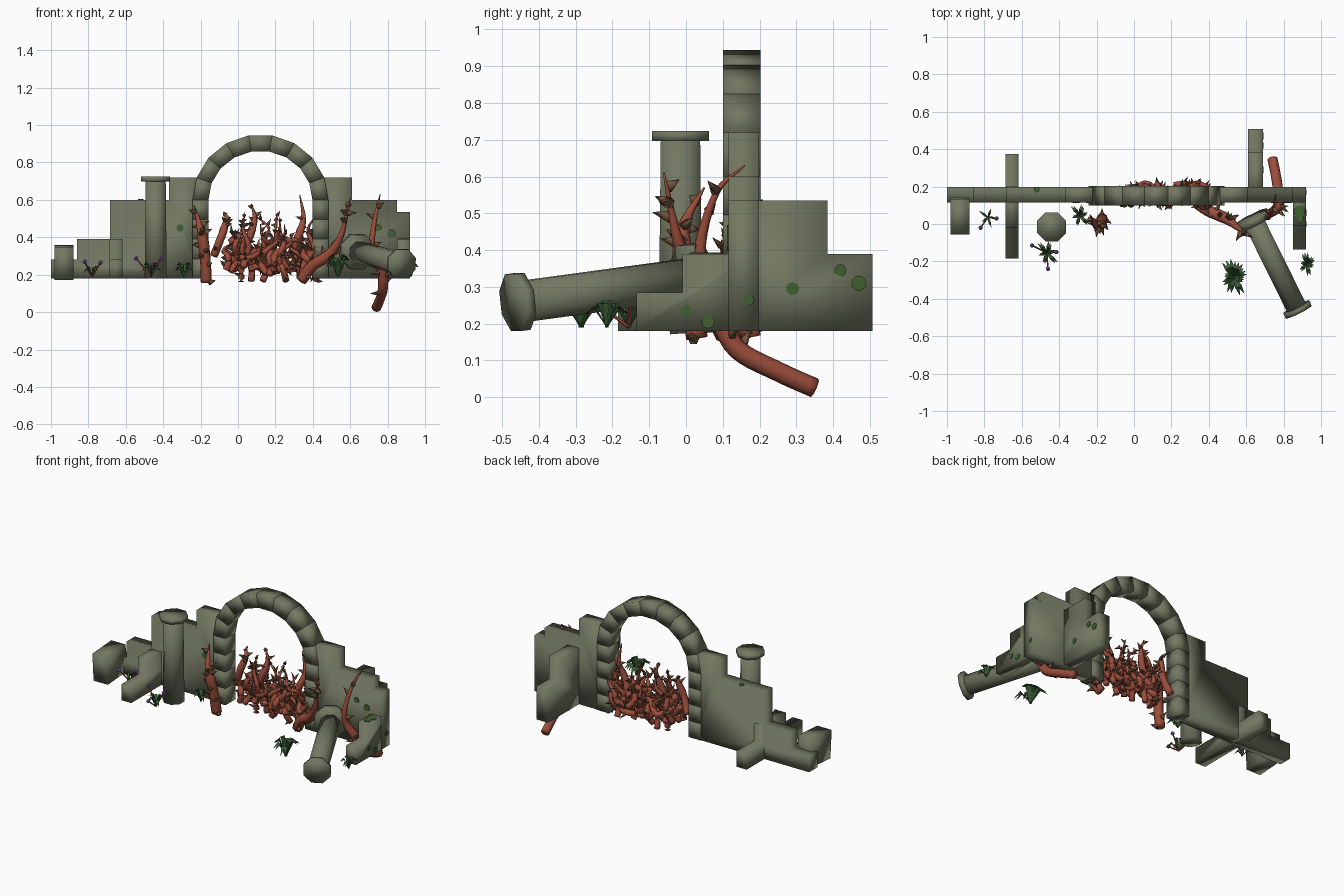
import bpy, bmesh, math, random
from mathutils import Vector, Matrix

if "Cube" in bpy.data.objects:
    bpy.data.objects.remove(bpy.data.objects["Cube"])
random.seed(7)
V = Vector
G = 0.18  # floor level of the ruin


def material(name, rgb):
    m = bpy.data.materials.new(name)
    m.diffuse_color = (*rgb, 1)
    m.use_nodes = True
    m.node_tree.nodes["Principled BSDF"].inputs["Base Color"].default_value = m.diffuse_color
    return m


STONE = material("stone", (0.17, 0.185, 0.12))
VINE = material("red_vine", (0.33, 0.075, 0.045))
THORN = material("brown_thorn", (0.17, 0.09, 0.045))
LEAF = material("leaf_green", (0.04, 0.1, 0.035))
MOSS = material("moss_green", (0.05, 0.12, 0.03))
PURPLE = material("purple_flower", (0.28, 0.12, 0.55))


def finish(name, bm, mats, smooth=True):
    bmesh.ops.recalc_face_normals(bm, faces=bm.faces)
    me = bpy.data.meshes.new(name)
    for f in bm.faces:
        f.smooth = smooth
    bm.to_mesh(me)
    bm.free()
    for m in mats:
        me.materials.append(m)
    ob = bpy.data.objects.new(name, me)
    bpy.context.collection.objects.link(ob)
    return ob


def prism(bm, pts, axis, a, b):
    """Extrude a 2D outline (u, z) along x or y from a to b."""
    place = (lambda u, z, t: (u, t, z)) if axis == "y" else (lambda u, z, t: (t, u, z))
    f = bm.faces.new([bm.verts.new(place(u, z, a)) for u, z in pts])
    ext = bmesh.ops.extrude_face_region(bm, geom=[f])
    off = V(place(0, 0, b - a))
    bmesh.ops.translate(bm, vec=off, verts=[g for g in ext["geom"] if isinstance(g, bmesh.types.BMVert)])


def steps(cols):
    """Stepped outline from (start, end, height) columns."""
    pts = [(cols[-1][1], G), (cols[0][0], G)]
    for s, e, h in cols:
        pts += [(s, h), (e, h)]
    return pts


def lathe(bm, p, q, profile, sides=8):
    """Polygonal column from p to q; profile is (fraction, radius)."""
    p, q = V(p), V(q)
    rot = (q - p).to_track_quat("Z", "Y")
    rings = []
    for t, r in profile:
        rings.append([bm.verts.new(p.lerp(q, t) + rot @ V((r * math.cos(a), r * math.sin(a), 0)))
                      for a in [math.tau * (i + .5) / sides for i in range(sides)]])
    for A, B in zip(rings, rings[1:]):
        for i in range(sides):
            j = (i + 1) % sides
            bm.faces.new((A[i], A[j], B[j], B[i]))
    bm.faces.new(rings[0])
    bm.faces.new(rings[-1])


def cone(bm, base, direction, r, length, mat, sides=5):
    rot = direction.to_track_quat("Z", "Y").to_matrix().to_4x4()
    M = Matrix.Translation(base + direction.normalized() * length / 2) @ rot
    vs = bmesh.ops.create_cone(bm, cap_ends=True, segments=sides, radius1=r, radius2=0.0005,
                               depth=length, matrix=M)["verts"]
    for f in {f for v in vs for f in v.link_faces}:
        f.material_index = mat


def spline(pts, n=5):
    pts = [V(p) for p in pts]
    P = [2 * pts[0] - pts[1]] + pts + [2 * pts[-1] - pts[-2]]
    out = []
    for i in range(1, len(P) - 2):
        a, b, c, d = P[i - 1:i + 3]
        for k in range(n):
            t = k / n
            out.append(.5 * (2 * b + (c - a) * t + (2 * a - 5 * b + 4 * c - d) * t * t
                             + (3 * b - a - 3 * c + d) * t ** 3))
    return out + [pts[-1]]


def vine(bm, pts, r, thorns, tlen=0.04, sides=7):
    """Tapered tube with thorns scattered along it."""
    path = spline(pts)
    n = len(path) - 1
    rad = [r * min(1, 0.08 + 1.7 * (1 - i / n)) for i in range(n + 1)]
    rings = []
    for i, c in enumerate(path):
        d = path[min(i + 1, n)] - path[max(i - 1, 0)]
        rot = d.to_track_quat("Z", "Y")
        rings.append([bm.verts.new(c + rot @ V((rad[i] * math.cos(a), rad[i] * math.sin(a), 0)))
                      for a in [math.tau * k / sides for k in range(sides)]])
    for A, B in zip(rings, rings[1:]):
        for i in range(sides):
            j = (i + 1) % sides
            bm.faces.new((A[i], A[j], B[j], B[i]))
    bm.faces.new(rings[0])
    bm.faces.new(rings[-1])
    for k in range(thorns):
        i = random.randint(0, n - 1)
        d = (path[i + 1] - path[i]).normalized()
        side = d.cross(V([random.uniform(-1, 1) for _ in range(3)])).normalized()
        cone(bm, path[i] + side * rad[i] * .6, side + d * .3, r * .6, tlen * random.uniform(.7, 1.1), 1)


# stepped main walls either side of the arch
bm = bmesh.new()
prism(bm, steps([(-1, -.86, .28), (-.86, -.685, .39), (-.685, -.37, .6), (-.37, -.2, .72)]), "y", .115, .198)
finish("left_wall", bm, [STONE])
bm = bmesh.new()
prism(bm, steps([(.44, .61, .72), (.61, .85, .6), (.85, .92, .535)]), "y", .115, .198)
finish("right_wall", bm, [STONE])

# cross walls
for name, x0, x1, cols in [
        ("left_cross_wall", -.687, -.617, [(-.185, -.02, .28), (-.02, .2, .39), (.2, .375, .28)]),
        ("right_back_wall", .61, .69, [(.12, .385, .535), (.385, .507, .39)]),
        ("right_front_wall", .85, .92, [(-.135, -.01, .285), (-.01, .19, .39)])]:
    bm = bmesh.new()
    prism(bm, steps(cols), "x", x0, x1)
    finish(name, bm, [STONE])

# toppled block at the left end
bm = bmesh.new()
bmesh.ops.create_cube(bm, size=1, matrix=Matrix.Translation((-.93, .045, .265)) @ Matrix.Rotation(.07, 4, "X")
                      @ Matrix.Diagonal((.1, .19, .175, 1)))
finish("toppled_block", bm, [STONE])

# arch: nine voussoirs on four-block legs
bm = bmesh.new()
CX, CZ, N = .12, .6, 9
for i in range(N):
    a, b = math.pi * i / N, math.pi * (i + 1) / N
    prism(bm, [(CX + rx * math.cos(t), CZ + rz * math.sin(t))
               for t, rx, rz in ((a, .363, .35), (b, .363, .35), (b, .278, .262), (a, .278, .262))],
          "y", .1, .202)
for s in (-1, 1):
    for k in range(4):
        z, h = G + k * .105, .105
        prism(bm, [(CX + s * .278, z), (CX + s * .363, z), (CX + s * .363, z + h), (CX + s * .278, z + h)],
              "y", .1, .202)
finish("arch", bm, [STONE])

# standing and fallen columns
bm = bmesh.new()
lathe(bm, (-.44, -.015, G), (-.44, -.015, .7), [(0, .064), (1, .058)])
lathe(bm, (-.44, -.015, .697), (-.44, -.015, .724), [(0, .084), (1, .084)])
finish("standing_column", bm, [STONE])
bm = bmesh.new()
p, q = V((.63, .035, .325)), V((.88, -.47, .257))
lathe(bm, p, q, [(0, .06), (.96, .06)])
lathe(bm, p, q, [(.95, .084), (1.0, .084)])
lathe(bm, p, q, [(-.01, .1), (.07, .1)])
finish("fallen_column", bm, [STONE])

# bramble thicket filling the arch
bm = bmesh.new()
for i in range(30):
    x = -.06 + .5 * (i + random.random()) / 30
    y, z = random.uniform(.12, .21), random.uniform(.16, .26)
    top = random.uniform(.36, .54)
    lean = random.uniform(-.13, .13)
    pts = []
    for k in range(5):
        t = k / 4
        px = x + lean * t + random.uniform(-.035, .035)
        pts.append((max(-.1, min(.43, px)), y + random.uniform(-.03, .03), z + (top - z) * t))
    vine(bm, pts, .018, 9, .042)
for i in range(9):  # low arching runners
    x, z = random.uniform(-.08, .22), random.uniform(.2, .36)
    vine(bm, [(x + .07 * k, random.uniform(.12, .22), z + random.uniform(-.04, .06)) for k in range(4)],
         .018, 7, .042)
for x, h in ((.33, .63), (.07, .58), (-.08, .53), (.42, .54)):  # tall shoots
    vine(bm, [(x - .05, .17, .3), (x - .01, .15, .4), (x + .02, .17, .5), (x, .17, h)], .022, 7, .04)
finish("bramble_thicket", bm, [VINE, THORN])

# large creeping vines
for name, pts, r in [
        ("left_vine", [(-.17, .03, .16), (-.175, .01, .28), (-.19, -.01, .4), (-.21, .0, .48), (-.235, .05, .57)], .03),
        ("right_vine", [(.34, .11, .17), (.4, .07, .25), (.49, .03, .31), (.555, -.02, .42), (.6, -.06, .61)], .031),
        ("wall_vine", [(.74, .35, .025), (.76, .25, .07), (.775, .14, .13), (.77, .09, .22), (.72, .05, .32),
                       (.72, .04, .42), (.745, .085, .56), (.76, .16, .63)], .027)]:
    bm = bmesh.new()
    vine(bm, pts, r, 13, .055, 8)
    finish(name, bm, [VINE, THORN])


def tuft(name, x, y, r, h, blades, flowers=()):
    """Spiky grass tuft with optional stalked flowers."""
    bm = bmesh.new()
    o = V((x, y, G + .01))
    for i in range(blades):
        a = math.tau * i / blades * 2.4
        s = .45 + .55 * ((i * 5) % blades) / blades
        out = V((math.cos(a), math.sin(a), 0))
        w = V((-out.y, out.x, 0)) * r * .1
        mid = o + out * r * s * .55 + V((0, 0, h * (1.25 - .6 * s)))
        tip = o + out * r * s + V((0, 0, h * (1.35 - 1.1 * s)))
        A, B, C, D, E, K = [bm.verts.new(v) for v in
                            (o - w * .6, o + w * .6, mid - w, mid + w, tip, mid - V((0, 0, w.length)))]
        for f in ((A, B, D, C), (C, D, E), (A, C, K), (B, K, D), (C, E, K), (D, K, E), (A, K, B)):
            bm.faces.new(f)
    for f in flowers:
        f = V(f)
        before = set(bm.faces)
        lathe(bm, o, f, [(0, .005), (1, .004)], 5)
        for g in set(bm.faces) - before:
            g.material_index = 1
        vs = bmesh.ops.create_icosphere(bm, subdivisions=1, radius=.013, matrix=Matrix.Translation(f))["verts"]
        for g in {g for v in vs for g in v.link_faces}:
            g.material_index = 2
    finish(name, bm, [LEAF, VINE, PURPLE], False)


tuft("flower_tuft", -.465, -.155, .08, .08, 14, [(-.545, -.115, .287), (-.46, -.24, .255), (-.415, -.15, .285)])
tuft("end_flower_tuft", -.78, .035, .065, .06, 12, [(-.82, -.02, .27), (-.735, .03, .265)])
tuft("column_tuft", -.29, .045, .075, .08, 14)
tuft("large_tuft", .535, -.285, .12, .12, 20)
tuft("right_tuft", .925, -.215, .078, .075, 15)

# thin moss patches on the stone
bm = bmesh.new()
for pos, ax, r in [((-.31, .114, .45), "Y", .02), ((-.24, .114, .42), "Y", .016), ((.75, .114, .45), "Y", .018),
                   ((.82, .114, .42), "Y", .022), ((.691, .42, .345), "X", .016), ((.691, .47, .31), "X", .02),
                   ((.691, .29, .295), "X", .018), ((.921, .17, .265), "X", .015), ((.921, .0, .235), "X", .016),
                   ((.921, .06, .205), "X", .018), ((-.52, .185, .601), "Z", .014),
                   ((.885, .07, .391), "Z", .03), ((.885, .03, .391), "Z", .022)]:
    rot = {"X": Matrix.Rotation(math.pi / 2, 4, "Y"), "Y": Matrix.Rotation(math.pi / 2, 4, "X"),
           "Z": Matrix.Identity(4)}[ax]
    bmesh.ops.create_cone(bm, cap_ends=True, segments=9, radius1=r, radius2=r, depth=.005,
                          matrix=Matrix.Translation(pos) @ rot)
finish("moss_patches", bm, [MOSS], False)
